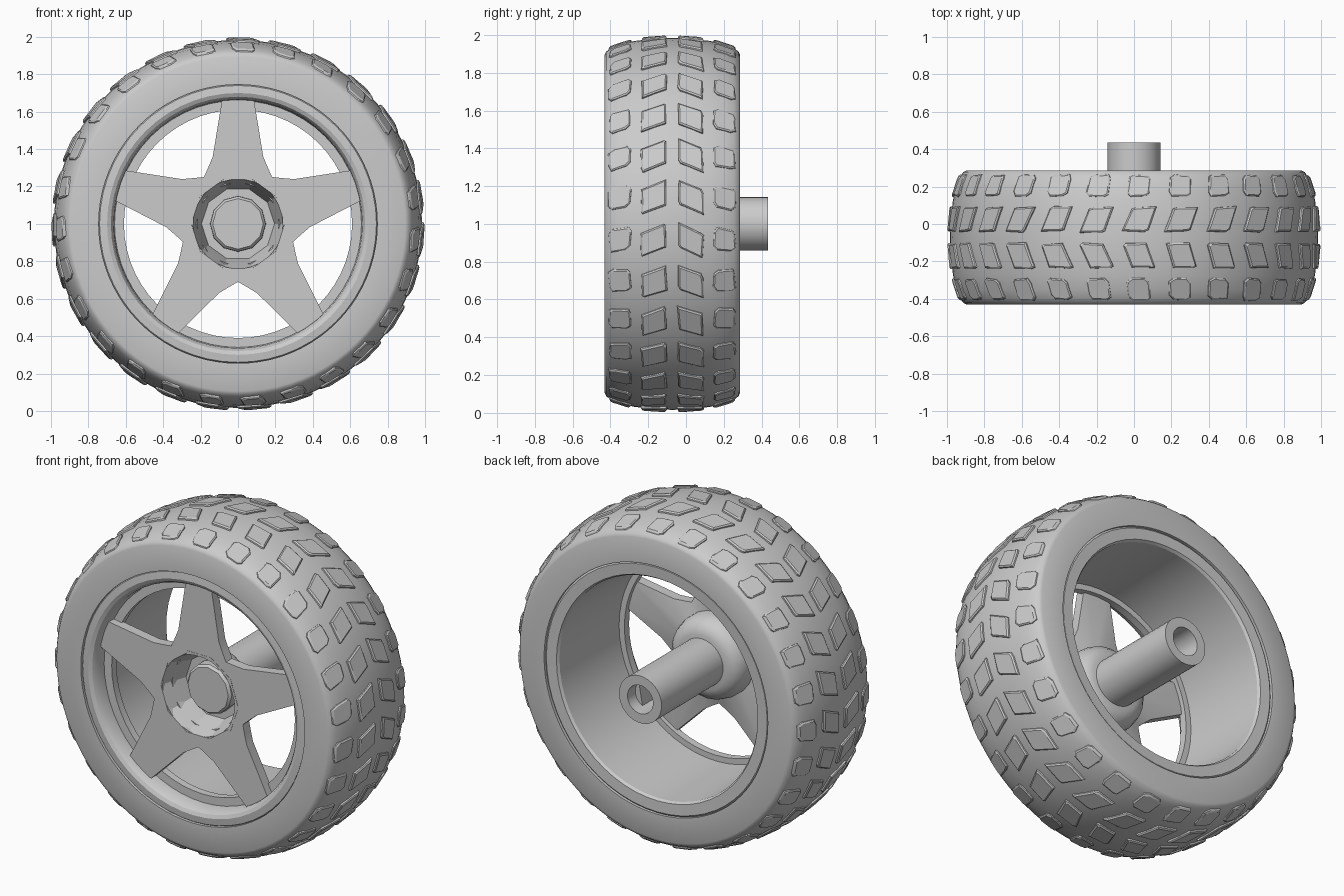
import bpy, bmesh, random
from math import sin, cos, pi, tau, atan2, hypot, radians

if "Cube" in bpy.data.objects:
    bpy.data.objects.remove(bpy.data.objects["Cube"])

random.seed(4)
CZ = 1.0      # wheel centre height
MID = -0.072  # middle of the tyre across its width


def polar(y, r, a):
    # angle runs from the top of the wheel towards +x
    return (r * sin(a), y, CZ + r * cos(a))


def finish(name, bm, angle=30):
    bmesh.ops.recalc_face_normals(bm, faces=bm.faces[:])
    me = bpy.data.meshes.new(name)
    bm.to_mesh(me)
    bm.free()
    ob = bpy.data.objects.new(name, me)
    bpy.context.collection.objects.link(ob)
    bpy.ops.object.select_all(action='DESELECT')
    ob.select_set(True)
    bpy.context.view_layer.objects.active = ob
    if angle:
        bpy.ops.object.shade_smooth_by_angle(angle=radians(angle))
    return ob


def bridge(bm, loops, closed=True):
    n = len(loops[0])
    for k in range(len(loops) if closed else len(loops) - 1):
        a, b = loops[k], loops[(k + 1) % len(loops)]
        for i in range(n):
            bm.faces.new((a[i], a[(i + 1) % n], b[(i + 1) % n], b[i]))


def lathe(name, profile, n, closed=True, angle=30, phase=0.0):
    # profile of (y, radius); an open profile gets capped at both ends
    bm = bmesh.new()
    loops = [[bm.verts.new(polar(y, r, phase + tau * i / n)) for i in range(n)]
             for y, r in profile]
    bridge(bm, loops, closed)
    if not closed:
        bm.faces.new(loops[0])
        bm.faces.new(loops[-1])
    return finish(name, bm, angle)


# Tyre carcass: half crown mirrored about the middle
half = [(0.358, 0.745), (0.358, 0.895), (0.35, 0.912), (0.325, 0.93),
        (0.28, 0.949), (0.2, 0.968), (0.1, 0.98), (0.0, 0.984)]
tyre = [(MID - d, r) for d, r in half] + [(MID + d, r) for d, r in half[-2::-1]]
lathe("tyre", tyre, 80)


def crown(y):
    d = abs(y - MID)
    for (d1, r1), (d0, r0) in zip(half[1:], half[2:]):
        if d0 <= d <= d1:
            return r0 + (r1 - r0) * (d - d0) / (d1 - d0)
    return half[1][1]


# Tread blocks: two skewed inner rows, two rounded outer rows
inner = [(-0.068, -0.068), (0.06, -0.068), (0.068, -0.05), (0.068, 0.068),
         (-0.06, 0.068), (-0.068, 0.05)]
outer = [(-0.058, -0.045), (-0.035, -0.064), (0.045, -0.064), (0.058, -0.04),
         (0.058, 0.045), (0.035, 0.064), (-0.045, 0.064), (-0.058, 0.04)]
bm = bmesh.new()
COUNT = 27
for yc, shape, skew, high in ((-0.35, outer, -0.15, 0.012), (-0.17, inner, -0.4, 0.015),
                              (0.025, inner, 0.4, 0.015), (0.205, outer, 0.15, 0.012)):
    for i in range(COUNT):
        a0 = 0.03 + tau * i / COUNT
        pts = [(dy + random.uniform(-0.005, 0.005),
                dt + skew * dy + random.uniform(-0.006, 0.006)) for dy, dt in shape]
        rings = []
        for scale, h in ((1.0, -0.012), (0.98, high * 0.6), (0.86, high)):
            rings.append([bm.verts.new(polar(yc + dy * scale, crown(yc + dy * scale) + h,
                                             a0 + dt * scale)) for dy, dt in pts])
        bridge(bm, rings, False)
        bm.faces.new(rings[-1])
finish("tread_blocks", bm, 25)

# Rim: rounded front lip, ledge behind the spokes, hollow barrel
lathe("rim", [(-0.40, 0.755), (-0.42, 0.74), (-0.425, 0.70), (-0.415, 0.68), (-0.39, 0.665),
              (-0.33, 0.66), (-0.33, 0.61), (-0.285, 0.61), (-0.285, 0.645),
              (0.26, 0.66), (0.275, 0.67), (0.278, 0.735), (0.26, 0.755)], 56)

# Five-spoke star with a hole for the hub
spoke = [(0.665, 0.085), (0.36, 0.135), (0.30, 0.16)]
side = [(u, -w) for u, w in spoke[::-1]]
outline = []
for k in range(5):
    a = tau * k / 5
    for u, w in side + spoke:
        outline.append((hypot(u, w), a + atan2(w, u)))
    outline.append((0.31, a + pi / 5))
bm = bmesh.new()
star = []
for y, hub in ((-0.375, True), (-0.375, False), (-0.315, False), (-0.29, True)):
    star.append([bm.verts.new(polar(y, 0.24 if hub else r, a)) for r, a in outline])
bridge(bm, star)
finish("spoke_star", bm)

# Hub: faceted front recess, rounded back bulge
lathe("hub_recess", [(-0.377, 0.265), (-0.377, 0.25), (-0.25, 0.205), (-0.215, 0.195),
                     (-0.215, 0.10), (-0.19, 0.10), (-0.19, 0.21), (-0.30, 0.25)],
      10, phase=pi / 10)
lathe("hub_bulge", [(-0.31, 0.22), (-0.31, 0.25), (-0.25, 0.25), (-0.20, 0.235), (-0.165, 0.205),
                    (-0.15, 0.165), (-0.15, 0.10), (-0.19, 0.10), (-0.20, 0.20)], 24, angle=40)
lathe("hub_cap", [(-0.19, 0.15), (-0.27, 0.148), (-0.285, 0.135)], 12, closed=False)

# Axle sleeve with a keyed blind hole
lathe("axle_sleeve", [(-0.05, 0.085), (0.435, 0.085), (0.435, 0.142), (-0.19, 0.142),
                      (-0.19, 0.085)], 32)
lathe("sleeve_bottom", [(-0.16, 0.10), (-0.05, 0.10)], 24, closed=False)
bm = bmesh.new()
key = [[bm.verts.new(polar(y, 0.088, radians(45 + 110 * i / 8))) for i in range(9)]
       for y in (-0.06, 0.36)]
bridge(bm, key, False)
for ring in key:
    bm.faces.new(ring)
finish("sleeve_key", bm)
